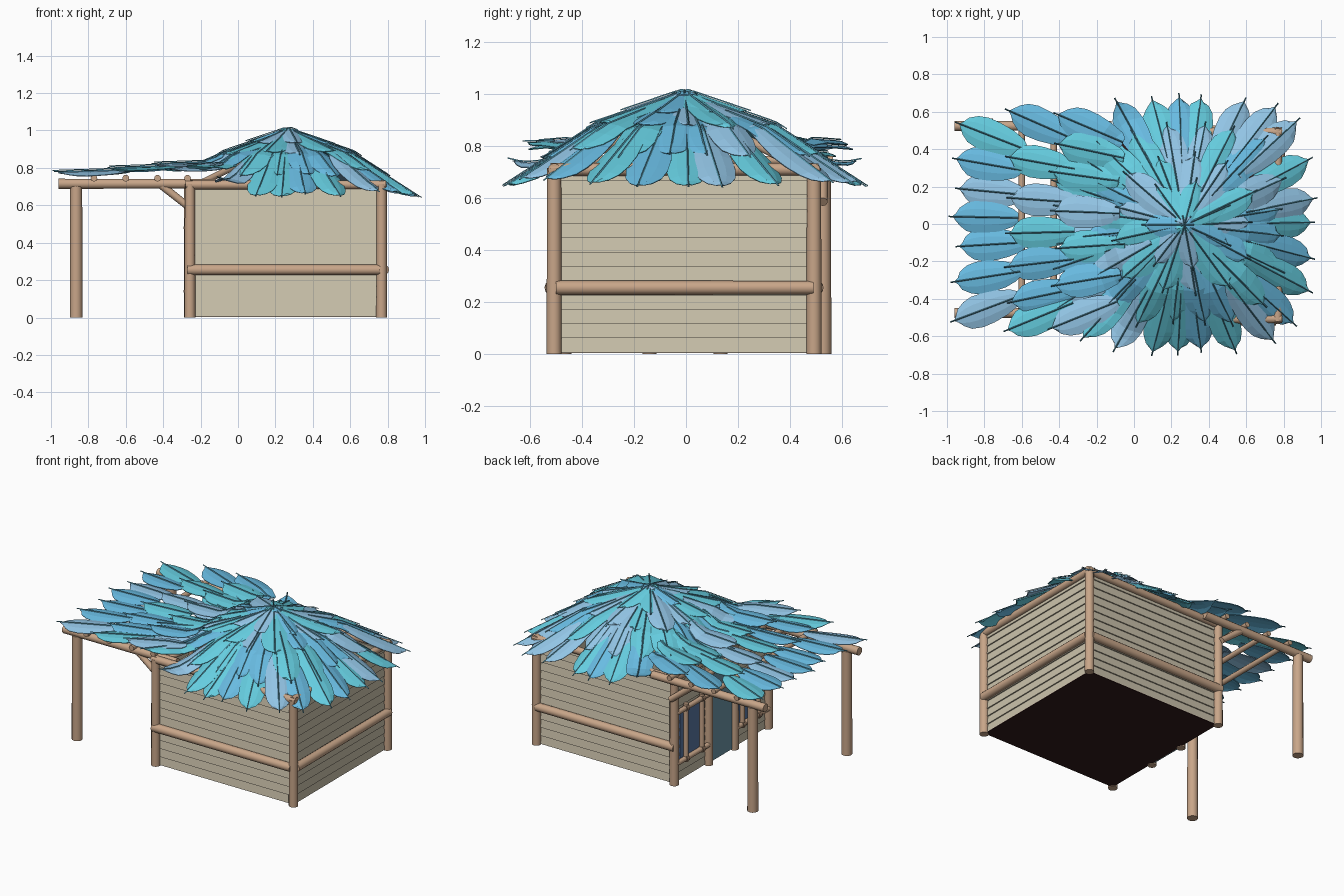
import bpy, bmesh, math, random
from mathutils import Vector

if "Cube" in bpy.data.objects:
    bpy.data.objects.remove(bpy.data.objects["Cube"])

random.seed(4)


def mat(name, rgb):
    m = bpy.data.materials.new(name)
    m.diffuse_color = (*rgb, 1)
    m.use_nodes = True
    m.node_tree.nodes["Principled BSDF"].inputs["Base Color"].default_value = m.diffuse_color
    return m


WOOD = mat("wood", (0.58, 0.38, 0.25))
ROPE = mat("rope", (0.33, 0.21, 0.14))
PLANK = mat("plank", (0.60, 0.54, 0.41))
DARK = mat("dark", (0.03, 0.01, 0.01))
DOOR = mat("door", (0.15, 0.30, 0.38))
GLASS = mat("glass", (0.10, 0.18, 0.36))
BLUES = [mat("deep_blue", (0.14, 0.50, 0.76)), mat("soft_blue", (0.29, 0.56, 0.79)),
         mat("teal_blue", (0.13, 0.61, 0.74))]


def finish(bm, name, material, smooth=False):
    bmesh.ops.recalc_face_normals(bm, faces=bm.faces)
    me = bpy.data.meshes.new(name)
    bm.to_mesh(me)
    bm.free()
    ob = bpy.data.objects.new(name, me)
    bpy.context.collection.objects.link(ob)
    me.materials.append(material)
    if smooth:
        bpy.ops.object.select_all(action='DESELECT')
        ob.select_set(True)
        bpy.context.view_layer.objects.active = ob
        bpy.ops.object.shade_smooth_by_angle(angle=math.radians(40))
    return ob


def log(name, a, b, r, material=WOOD):
    a, b = Vector(a), Vector(b)
    bm = bmesh.new()
    bmesh.ops.create_cone(bm, cap_ends=True, segments=12, radius1=r, radius2=r * 0.94, depth=(b - a).length)
    rot = (b - a).to_track_quat('Z', 'Y')
    for v in bm.verts:
        v.co = rot @ v.co + (a + b) / 2
    return finish(bm, name, material, True)


def box(name, lo, hi, material):
    bm = bmesh.new()
    bmesh.ops.create_cube(bm, size=1)
    for v in bm.verts:
        v.co = Vector([(lo[i] + hi[i]) / 2 + v.co[i] * (hi[i] - lo[i]) for i in range(3)])
    return finish(bm, name, material)


# House: lapped plank walls as stacked square rings
X0, X1, Y0, Y1 = -0.245, 0.76, -0.497, 0.482
bm = bmesh.new()
rings = []
N, H = 13, 0.715
for i in range(N):
    for z, o in ((i * H / N + 0.006, 0.008), ((i + 1) * H / N + 0.006, 0.0)):
        rings.append([bm.verts.new((x, y, z)) for x, y in
                      ((X0 - o, Y0 - o), (X1 + o, Y0 - o), (X1 + o, Y1 + o), (X0 - o, Y1 + o))])
for a, b in zip(rings, rings[1:]):
    for k in range(4):
        bm.faces.new((a[k], a[(k + 1) % 4], b[(k + 1) % 4], b[k]))
finish(bm, "plank_walls", PLANK)
box("floor", (X0 - 0.005, Y0 - 0.005, 0.004), (X1 + 0.005, Y1 + 0.005, 0.012), DARK)

# Corner posts, waist rails and eave beams
PX, PY = (-0.257, 0.768), (-0.507, 0.492)
for x in PX:
    for y in PY:
        log("corner_post", (x, y, 0), (x, y, 0.715), 0.029)
for y, o in zip(PY, (-0.008, 0.008)):
    log("side_rail", (-0.27, y + o, 0.255), (0.76, y + o, 0.255), 0.029)
    log("eave_beam", (-0.28, y, 0.71), (0.79, y, 0.71), 0.025)
log("end_rail", (0.78, -0.50, 0.255), (0.78, 0.49, 0.255), 0.028)
for x in PX:
    log("eave_beam_end", (x, -0.52, 0.71), (x, 0.51, 0.71), 0.025)

# Rafters under the thatch
for x in PX:
    for y in PY:
        log("hip_rafter", (x, y, 0.69), (0.27, -0.005, 0.95), 0.018)

# Entrance wall: door, door posts, framed windows
box("door", (-0.262, -0.125, 0.008), (-0.24, 0.115, 0.62), DOOR)
log("door_lintel", (-0.265, -0.15, 0.63), (-0.265, 0.14, 0.63), 0.02)
for s in (-1, 1):
    log("door_post", (-0.262, s * 0.137 - 0.004, 0), (-0.262, s * 0.137 - 0.004, 0.70), 0.027)
    lo, hi = sorted((s * 0.19, s * 0.43))
    box("window_pane", (-0.258, lo, 0.14), (-0.24, hi, 0.48), GLASS)
    for z in (0.14, 0.48):
        log("window_rail", (-0.27, s * 0.15, z), (-0.27, s * 0.49, z), 0.017)
    for y in (0.215, 0.385):
        log("window_bar", (-0.27, s * y, 0.12), (-0.27, s * y, 0.51), 0.016)
        for z in (0.14, 0.48):
            log("rope_lashing", (-0.27, s * y - 0.014, z), (-0.27, s * y + 0.014, z), 0.022, ROPE)

# Porch frame
for y in (-0.475, 0.525):
    log("porch_post", (-0.865, y, 0), (-0.865, y, 0.70), 0.034)
    log("porch_beam", (-0.96, y, 0.715), (-0.12, y, 0.715), 0.027)
    log("porch_brace", (-0.42, y, 0.715), (-0.255, y, 0.585), 0.021)
for x in (-0.77, -0.60, -0.43, -0.27):
    log("porch_cross_pole", (x, -0.52, 0.745), (x, 0.565, 0.745), 0.018)

# Roof height field: pyramid hut running into a nearly flat porch
CX, CY = 0.27, -0.005


def pnorm(x, y, p):
    return (abs(x) ** p + abs(y) ** p) ** (1 / p)


def roof_z(x, y):
    r = pnorm(x - CX, y - CY, 5)
    house = 0.985 - 0.36 * r - 0.30 * max(0, r - 0.35)
    porch = 0.762 + 0.05 * (x + 1)
    w = min(1, max(0, (-0.02 - x) / 0.15))
    return max(house, house * (1 - w) + porch * w)


feathers = [bmesh.new() for _ in BLUES]
quills = bmesh.new()
OUTLINE = ((0, .3), (.12, .55), (.3, .82), (.5, .97), (.68, 1), (.82, .86), (.92, .56), (.98, .2))


def feather(base, tip, width, lift):
    """One folded leaf-shaped feather lying on the roof, with a raised quill."""
    b, t = Vector(base), Vector(tip)
    d = t - b
    side = Vector((-d.y, d.x)).normalized()
    roll = random.uniform(-0.08, 0.08)
    bm = random.choice(feathers)
    rows, spine = [], []
    for k, w in OUTLINE:
        p = b + d * k
        z = roof_z(*p) + lift + 0.006 * k
        row = []
        for s in (-1, -0.5, 0, 0.5, 1):
            off = s * w * width / 2
            back = d * (-0.05 * abs(s) * (k > 0.1)) + d * random.uniform(-.012, .012) * (abs(s) == 1)
            q = p + side * off + back
            row.append(bm.verts.new((q.x, q.y, z + roll * off - 0.016 * w * s * s)))
        rows.append(row)
        spine.append(Vector((p.x, p.y, z + 0.002)))
    for a, c in zip(rows, rows[1:]):
        for j in range(4):
            bm.faces.new((a[j], a[j + 1], c[j + 1], c[j]))
    spine.append(spine[-1] + (spine[-1] - spine[-2]) * 0.9)
    o = Vector((side.x, side.y, 0)) * 0.004
    prof = [[quills.verts.new(p + e) for e in (-o, Vector((0, 0, 0.005)), o)] for p in spine]
    for a, c in zip(prof, prof[1:]):
        for j in range(3):
            quills.faces.new((a[j], a[(j + 1) % 3], c[(j + 1) % 3], c[j]))


# Porch feathers in overlapping rows, outer ones fanned outwards
for row, (tip_x, ys) in enumerate(((-0.96, (-.52, -.31, -.12, .04, .19, .35, .54)),
                                   (-0.67, (-.57, -.42, -.23, -.05, .14, .36, .61)),
                                   (-0.43, (-.56, -.33, -.13, .07, .28, .43, .59)))):
    for i, y in enumerate(ys):
        jx = random.uniform(-0.02, 0.02)
        fan = 0.82 if abs(y) < 0.5 else 0.74
        feather((tip_x + 0.36 + jx, y * fan), (tip_x + jx, y), 0.175, 0.006 + row * 0.009 + (i % 2) * 0.007)

# Hut feathers: rings from the eaves to the peak
for ring, (r_tip, r_base, count, width) in enumerate(((0.69, 0.33, 27, 0.165), (0.53, 0.18, 20, 0.165),
                                                      (0.37, 0.05, 13, 0.16), (0.23, -0.05, 7, 0.13))):
    for i in range(count):
        a = 2 * math.pi * (i + 0.5 * (ring % 2)) / count + random.uniform(-0.05, 0.05)
        c, s = math.cos(a), math.sin(a)
        k = (r_tip + random.uniform(-0.02, 0.015)) / pnorm(c, s, 4)
        kb = r_base / pnorm(c, s, 4)
        feather((CX + c * kb, CY + s * kb), (CX + c * k, CY + s * k), width, 0.004 + ring * 0.007 + (i % 2) * 0.007)

for bm, m in zip(feathers, BLUES):
    ob = finish(bm, "roof_feathers_" + m.name, m)
    sol = ob.modifiers.new("thickness", 'SOLIDIFY')
    sol.thickness = 0.004
finish(quills, "feather_quills", mat("quill", (0.08, 0.27, 0.36)))
